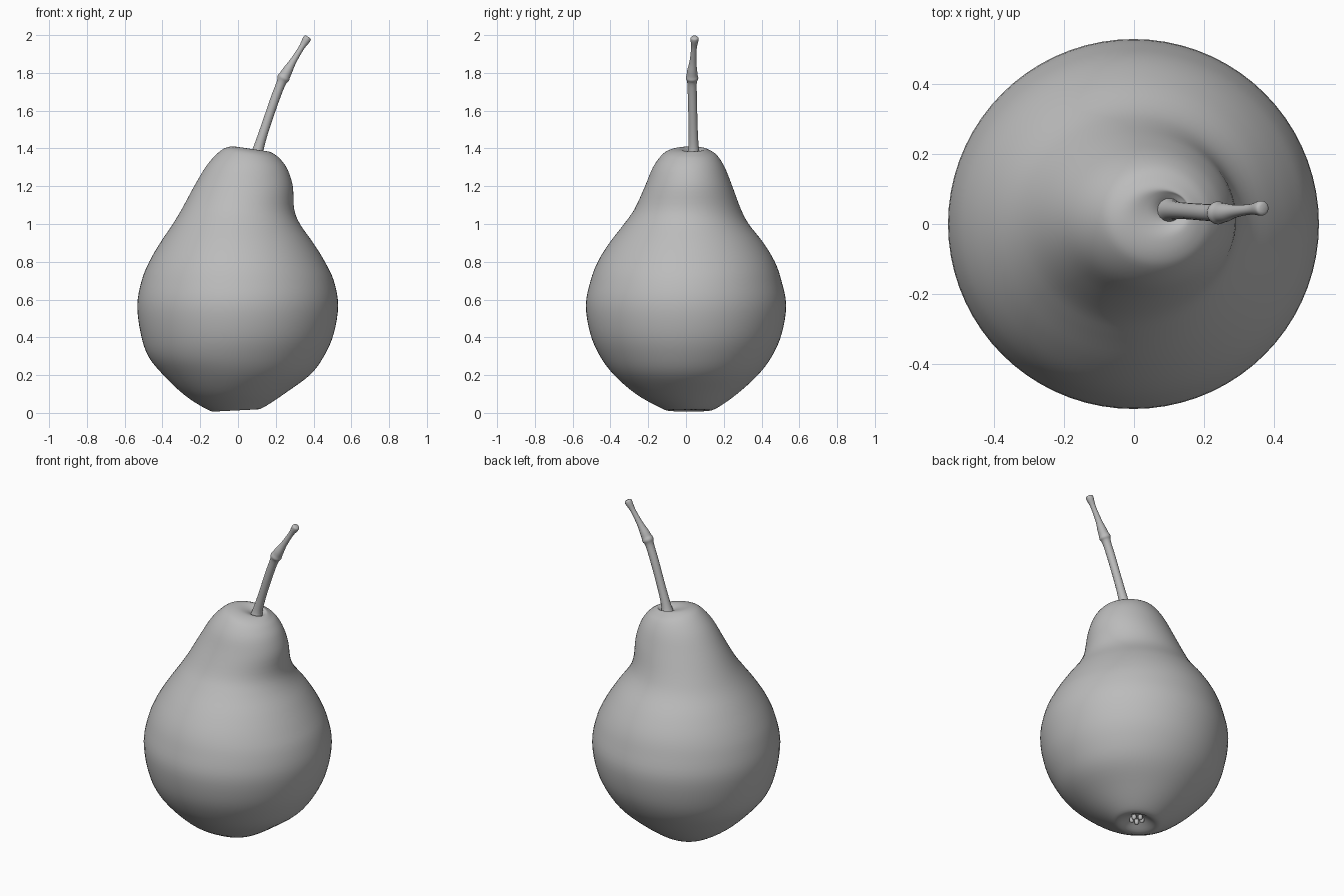
import bpy, bmesh, math
from mathutils import Vector


def material(name, rgb):
    m = bpy.data.materials.new(name)
    m.diffuse_color = (*rgb, 1)
    return m


grey = material("plain grey", (0.5, 0.5, 0.5))


def smooth_rows(rows, steps):
    """Catmull-Rom interpolation of parameter rows."""
    out = []
    for i in range(len(rows) - 1):
        a, b, c, d = (rows[max(0, min(len(rows) - 1, i + k))] for k in (-1, 0, 1, 2))
        for s in range(steps):
            t = s / steps
            out.append([0.5 * (2 * q + (r - p) * t + (2 * p - 5 * q + 4 * r - w) * t * t
                               + (3 * q - p - 3 * r + w) * t ** 3)
                        for p, q, r, w in zip(a, b, c, d)])
    out.append(list(rows[-1]))
    return out


def loft(name, rings):
    """Skin a list of point rings and cap both ends."""
    bm = bmesh.new()
    vr = [[bm.verts.new(p) for p in ring] for ring in rings]
    n = len(vr[0])
    for lo, hi in zip(vr, vr[1:]):
        for i in range(n):
            j = (i + 1) % n
            bm.faces.new((lo[i], lo[j], hi[j], hi[i]))
    bm.faces.new(vr[0][::-1])
    bm.faces.new(vr[-1])
    bmesh.ops.recalc_face_normals(bm, faces=bm.faces)
    me = bpy.data.meshes.new(name)
    bm.to_mesh(me)
    bm.free()
    me.materials.append(grey)
    for p in me.polygons:
        p.use_smooth = True
    ob = bpy.data.objects.new(name, me)
    bpy.context.collection.objects.link(ob)
    return ob


# Fruit body: z, x min, x max, y min, y max, slope of the ring along x
body_rows = [
    (0.050, -0.035, 0.025, -0.01, 0.05, 0.0),
    (0.035, -0.060, 0.050, -0.04, 0.08, 0.02),
    (0.013, -0.120, 0.100, -0.09, 0.12, 0.05),
    (0.030, -0.170, 0.150, -0.14, 0.17, 0.05),
    (0.100, -0.280, 0.255, -0.265, 0.270, 0.03),
    (0.200, -0.395, 0.380, -0.380, 0.380, 0.0),
    (0.300, -0.475, 0.455, -0.455, 0.455, 0.0),
    (0.420, -0.515, 0.507, -0.507, 0.507, 0.0),
    (0.570, -0.533, 0.530, -0.530, 0.530, 0.0),
    (0.700, -0.510, 0.507, -0.505, 0.505, 0.0),
    (0.800, -0.470, 0.460, -0.467, 0.470, 0.0),
    (0.900, -0.412, 0.398, -0.405, 0.410, 0.0),
    (1.000, -0.345, 0.328, -0.328, 0.332, 0.0),
    (1.080, -0.297, 0.297, -0.272, 0.290, 0.0),
    (1.200, -0.232, 0.290, -0.217, 0.245, 0.0),
    (1.300, -0.165, 0.262, -0.175, 0.205, -0.05),
    (1.362, -0.100, 0.225, -0.130, 0.165, -0.12),
    (1.388, -0.055, 0.192, -0.090, 0.125, -0.15),
    (1.396, -0.005, 0.165, -0.040, 0.100, -0.15),
    (1.385, 0.050, 0.150, -0.005, 0.085, -0.10),
    (1.365, 0.080, 0.125, 0.018, 0.062, 0.0),
]
N = 72
rings = []
for z, x0, x1, y0, y1, tilt in smooth_rows(body_rows, 4):
    ring = []
    for i in range(N):
        a = math.tau * i / N
        dx = (x1 - x0) / 2 * math.cos(a)
        ring.append(((x0 + x1) / 2 + dx,
                     (y0 + y1) / 2 + (y1 - y0) / 2 * math.sin(a), z + tilt * dx))
    rings.append(ring)
loft("pear_body", rings)

# Stem: x, y, z, radius (flared base, knot and thickened tip)
stem_rows = smooth_rows([
    (0.100, 0.040, 1.355, 0.042),
    (0.107, 0.040, 1.395, 0.029),
    (0.140, 0.038, 1.500, 0.024),
    (0.195, 0.034, 1.660, 0.024),
    (0.228, 0.032, 1.745, 0.025),
    (0.240, 0.032, 1.772, 0.033),
    (0.250, 0.032, 1.790, 0.029),
    (0.264, 0.033, 1.815, 0.026),
    (0.292, 0.037, 1.862, 0.018),
    (0.335, 0.042, 1.932, 0.015),
    (0.360, 0.045, 1.972, 0.021),
    (0.368, 0.045, 1.986, 0.020),
    (0.371, 0.045, 1.991, 0.012),
], 4)
pts = [Vector(r[:3]) for r in stem_rows]
rings = []
for k, r in enumerate(stem_rows):
    t = (pts[min(k + 1, len(pts) - 1)] - pts[max(k - 1, 0)]).normalized()
    u = Vector((0, 1, 0)).cross(t).normalized()
    v = t.cross(u)
    rings.append([pts[k] + r[3] * (u * math.cos(math.tau * i / 20) + v * math.sin(math.tau * i / 20))
                  for i in range(20)])
loft("stem", rings)

# Calyx: small dried sepals around the hollow underneath
bm = bmesh.new()
for i in range(5):
    a = math.tau * i / 5 + 0.3
    new = bmesh.ops.create_icosphere(bm, subdivisions=2, radius=0.014)["verts"]
    for v in new:
        v.co.z *= 1.4
        v.co += Vector((-0.005 + 0.030 * math.cos(a), 0.02 + 0.030 * math.sin(a), 0.034))
me = bpy.data.meshes.new("calyx")
bm.to_mesh(me)
bm.free()
me.materials.append(grey)
for p in me.polygons:
    p.use_smooth = True
bpy.context.collection.objects.link(bpy.data.objects.new("calyx", me))
